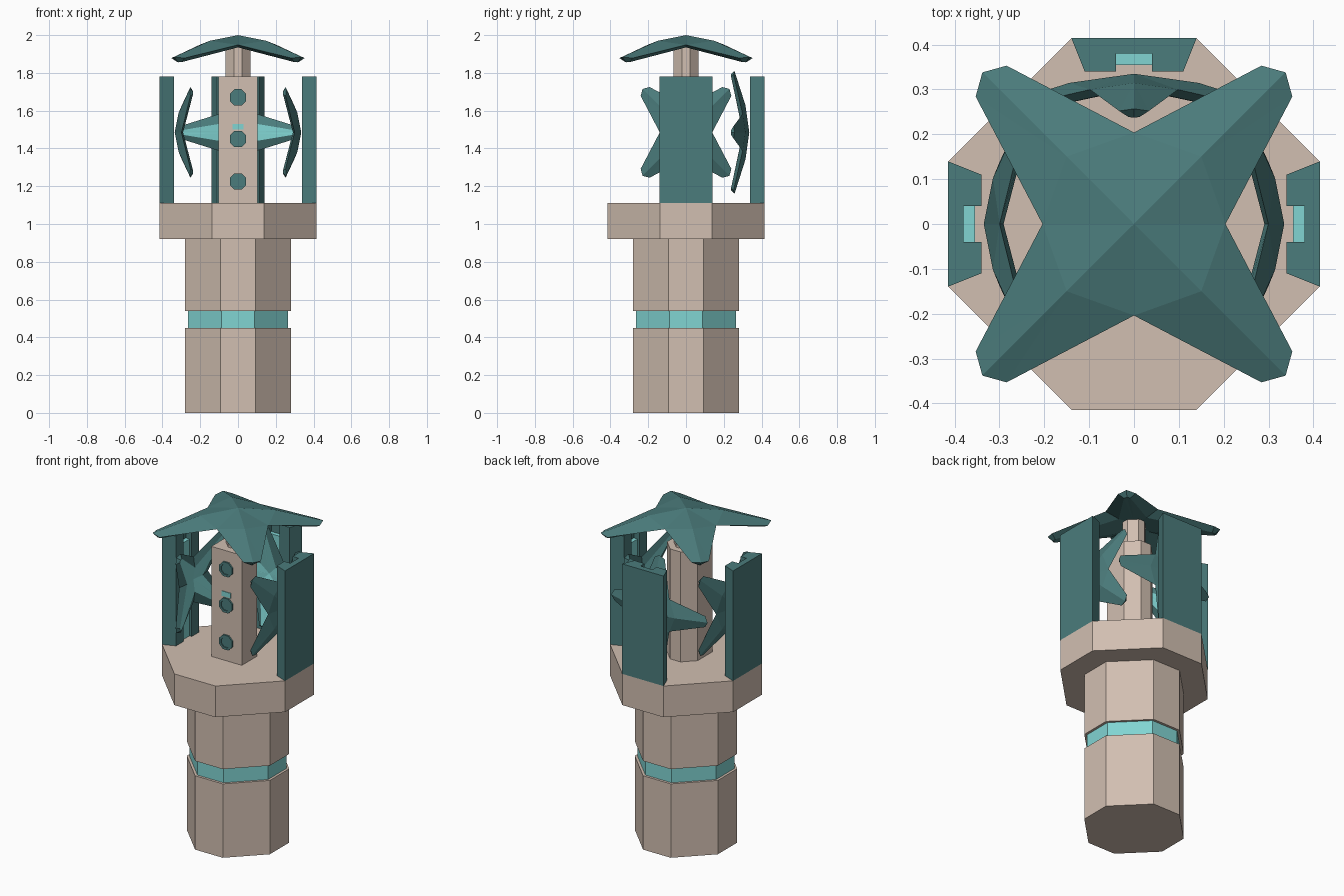
import bpy, bmesh
from math import pi, cos, sin
from mathutils import Matrix, Vector

cube = bpy.data.objects.get("Cube")
if cube:
    bpy.data.objects.remove(cube, do_unlink=True)


def material(name, rgb):
    m = bpy.data.materials.new(name)
    m.use_nodes = True
    m.diffuse_color = (*rgb, 1)
    m.node_tree.nodes["Principled BSDF"].inputs["Base Color"].default_value = (*rgb, 1)
    return m


STONE = material("warm_stone", (0.64, 0.52, 0.44))
TEAL = material("dark_teal", (0.07, 0.2, 0.2))
CYAN = material("pale_cyan", (0.22, 0.66, 0.65))


def finish(name, bm, mats, matrix=None):
    bmesh.ops.recalc_face_normals(bm, faces=bm.faces)
    if matrix:
        bm.transform(matrix)
    mesh = bpy.data.meshes.new(name)
    bm.to_mesh(mesh)
    bm.free()
    for m in mats:
        mesh.materials.append(m)
    obj = bpy.data.objects.new(name, mesh)
    bpy.context.collection.objects.link(obj)
    return obj


def prism(name, outline, z0, z1, mat, matrix=None):
    """Extrude a flat outline from z0 to z1."""
    bm = bmesh.new()
    face = bm.faces.new([bm.verts.new((x, y, z0)) for x, y in outline])
    up = bmesh.ops.extrude_face_region(bm, geom=[face])["geom"]
    moved = [v for v in up if isinstance(v, bmesh.types.BMVert)]
    bmesh.ops.translate(bm, verts=moved, vec=(0, 0, z1 - z0))
    return finish(name, bm, [mat], matrix)


def octagon(r):
    """Square of half width r with corners cut so flats are a third as wide."""
    s = r / 3
    quarter = [Vector((s, -r)), Vector((r, -s))]
    return [tuple(Matrix.Rotation(k * pi / 2, 2) @ p) for k in range(4) for p in quarter]


def rect(x, y0, y1):
    return [(-x, y0), (x, y0), (x, y1), (-x, y1)]


def star(name, matrix, under_mat):
    """Domed four-pointed star with its apex at the origin, bulging along +z."""
    bm = bmesh.new()
    apex = bm.verts.new((0, 0, 0))
    hollow = bm.verts.new((0, 0, -0.05))

    def ring(points):
        return [[bm.verts.new(Matrix.Rotation(k * pi / 2, 3, 'Z') @ Vector(p))
                 for p in points] for k in range(4)]

    # notch, three tip points, ridge
    top = ring([(0.204, 0, -0.052), (0.353, 0.284, -0.122), (0.338, 0.338, -0.115),
                (0.284, 0.353, -0.122), (0.15, 0.15, -0.03)])
    low = ring([(0.11, 0, -0.065), (0.32, 0.295, -0.142), (0.318, 0.318, -0.144),
                (0.295, 0.32, -0.142)])
    for k in range(4):
        n, a, m, b, r = top[k]
        n2 = top[(k + 1) % 4][0]
        for f in ((apex, n, r), (apex, r, n2), (n, a, r), (a, m, r), (m, b, r), (b, n2, r)):
            bm.faces.new(f)
        upper = [n, a, m, b, n2]
        lower = low[k] + [low[(k + 1) % 4][0]]
        for i in range(4):
            bm.faces.new((upper[i], upper[i + 1], lower[i + 1], lower[i]))
            bm.faces.new((hollow, lower[i + 1], lower[i])).material_index = 1
    return finish(name, bm, [TEAL, under_mat], matrix)


# Base column, glowing band and platform
prism("lower_column", octagon(0.28), 0, 0.45, STONE)
prism("column_band", octagon(0.265), 0.45, 0.54, CYAN)
prism("upper_column", octagon(0.28), 0.54, 0.92, STONE)
prism("platform", octagon(0.415), 0.92, 1.11, STONE)

# Core with a flat front, and the post that carries the roof
core = [(-0.103, -0.11), (0.103, -0.11), (0.103, 0.035),
        (0.035, 0.103), (-0.035, 0.103), (-0.103, 0.035)]
prism("core", core, 1.11, 1.78, STONE)
prism("roof_post", octagon(0.065), 1.78, 1.955, STONE)

# Studs on the core front, each with a sunken centre
for i, z in enumerate((1.225, 1.45, 1.67)):
    bm = bmesh.new()
    rings = []
    for r, y in ((0.047, -0.108), (0.047, -0.12), (0.033, -0.12), (0.033, -0.114)):
        pts = [((j + 0.5) * pi / 4) for j in range(8)]
        rings.append([bm.verts.new((r * cos(t), y, z + r * sin(t))) for t in pts])
    for p, q in zip(rings, rings[1:]):
        for j in range(8):
            bm.faces.new((p[j], p[j - 1], q[j - 1], q[j]))
    bm.faces.new(rings[-1])
    bm.faces.new(rings[0])
    finish(f"core_stud_{i + 1}", bm, [TEAL])
prism("core_indicator", rect(0.03, -0.114, -0.108), 1.5, 1.53, CYAN)

# Upright panels with glowing strips and stars, on three sides
panel = [(0.14, 0.415), (-0.14, 0.415), (-0.11, 0.34), (-0.04, 0.34),
         (-0.04, 0.38), (0.04, 0.38), (0.04, 0.34), (0.11, 0.34)]
for side, angle, spin in (("back", 0, pi / 4), ("left", -pi / 2, 0), ("right", pi / 2, 0)):
    turn = Matrix.Rotation(angle, 4, 'Z')
    prism(f"{side}_panel", panel, 1.11, 1.78, TEAL, turn)
    prism(f"{side}_panel_strip", rect(0.04, 0.355, 0.38), 1.11, 1.7, CYAN, turn)
    place = (turn @ Matrix.Translation((0, 0.335, 1.485)) @ Matrix.Rotation(-pi / 2, 4, 'X')
             @ Matrix.Rotation(spin, 4, 'Z') @ Matrix.Scale(0.68, 4))
    star(f"{side}_star", place, CYAN)

# Roof
star("roof_star", Matrix.Translation((0, 0, 2)), TEAL)
